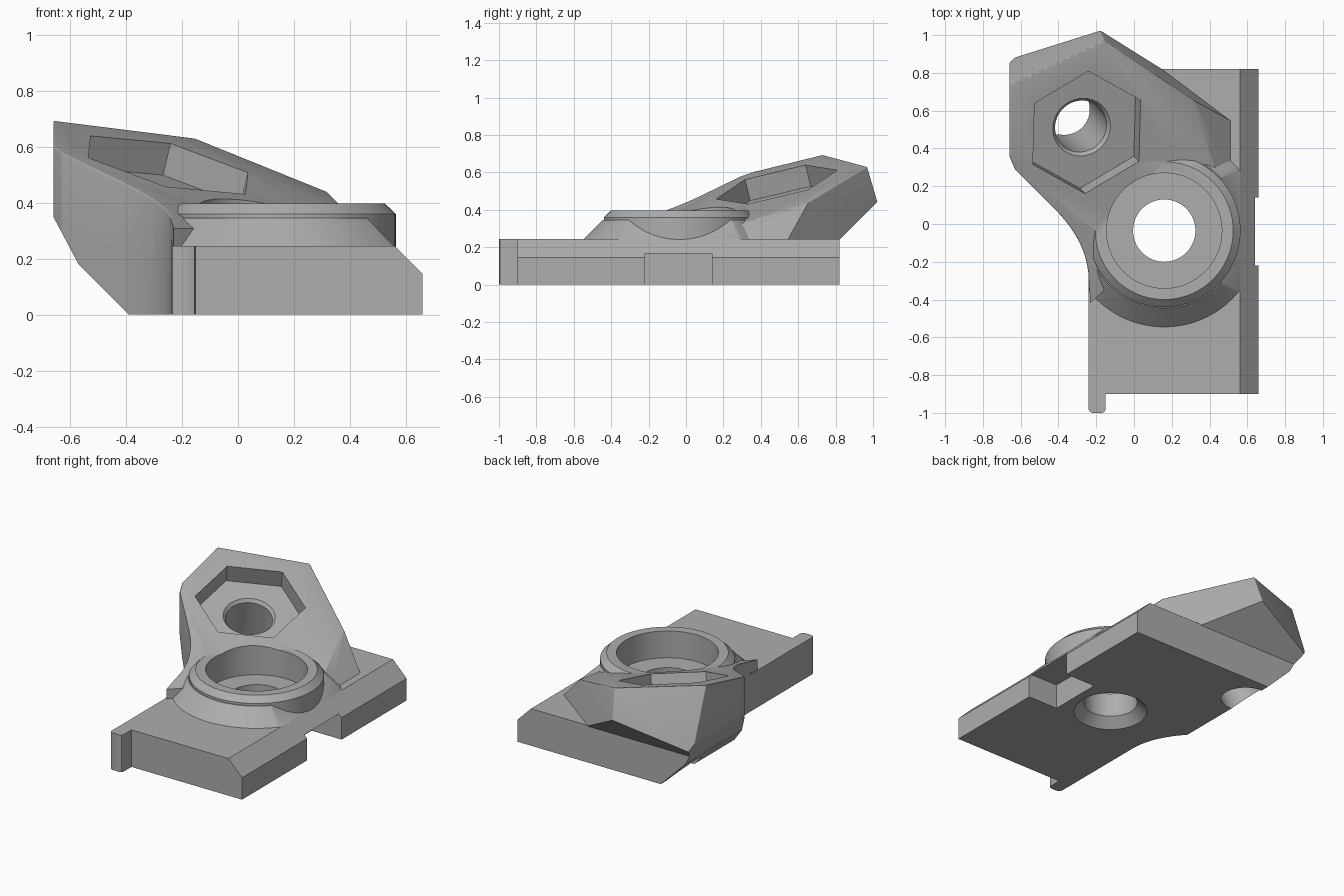
import bpy, bmesh, math
from mathutils import Vector, Matrix

cube = bpy.data.objects.get("Cube")
if cube:
    bpy.data.objects.remove(cube, do_unlink=True)

grey = bpy.data.materials.new("plain_grey")
grey.use_nodes = True
grey.diffuse_color = (0.42, 0.42, 0.42, 1)
grey.node_tree.nodes["Principled BSDF"].inputs["Base Color"].default_value = grey.diffuse_color

TILT = Vector((0.24, -0.245, 1)).normalized()   # axis of the tilted arm
BOSS = Vector((0.16, -0.035, 0))                # centre of the round boss
PLATE_TOP = 0.245


def finish(bm, name):
    bmesh.ops.recalc_face_normals(bm, faces=bm.faces)
    mesh = bpy.data.meshes.new(name)
    bm.to_mesh(mesh)
    bm.free()
    mesh.materials.append(grey)
    obj = bpy.data.objects.new(name, mesh)
    bpy.context.collection.objects.link(obj)
    return obj


def prism(outline, z0, z1):
    bm = bmesh.new()
    face = bm.faces.new([bm.verts.new((x, y, z0)) for x, y in outline])
    top = bmesh.ops.extrude_face_region(bm, geom=[face])["geom"]
    bmesh.ops.translate(bm, vec=(0, 0, z1 - z0),
                        verts=[v for v in top if isinstance(v, bmesh.types.BMVert)])
    bmesh.ops.recalc_face_normals(bm, faces=bm.faces)
    return bm


def slice_off(bm, point, normal):
    """Remove everything on the normal's side of a plane and cap the cut."""
    geom = bm.verts[:] + bm.edges[:] + bm.faces[:]
    bmesh.ops.bisect_plane(bm, geom=geom, dist=1e-5, plane_co=point,
                           plane_no=normal, clear_outer=True)
    rim = [e for e in bm.edges if e.is_boundary]
    if rim:
        bmesh.ops.edgeloop_fill(bm, edges=rim)
    bmesh.ops.recalc_face_normals(bm, faces=bm.faces)


def turned(profile, steps=96):
    """Solid of revolution from (radius, height) points around the boss axis."""
    bm = bmesh.new()
    rings = []
    for r, z in profile:
        rings.append([bm.verts.new(BOSS + Vector((r * math.cos(a), r * math.sin(a), z)))
                      for a in (math.tau * i / steps for i in range(steps))])
    for low, high in zip(rings, rings[1:]):
        for i in range(steps):
            j = (i + 1) % steps
            bm.faces.new((low[i], low[j], high[j], high[i]))
    bm.faces.new(rings[0])
    bm.faces.new(rings[-1])
    bmesh.ops.recalc_face_normals(bm, faces=bm.faces)
    return bm


def tilted_cutter(name, point, r0, r1, length, sides):
    """Cutter standing on a point along the arm axis."""
    bm = bmesh.new()
    turn = Vector((0, 0, 1)).rotation_difference(TILT).to_matrix().to_4x4()
    place = Matrix.Translation(point + TILT * length / 2) @ turn
    bmesh.ops.create_cone(bm, cap_ends=True, segments=sides, radius1=r0,
                          radius2=r1, depth=length, matrix=place)
    return finish(bm, name)


def combine(body, other, operation):
    mod = body.modifiers.new("combine", 'BOOLEAN')
    mod.operation, mod.solver, mod.object = operation, 'EXACT', other
    bpy.context.view_layer.objects.active = body
    bpy.ops.object.modifier_apply(modifier=mod.name)
    bpy.data.objects.remove(other, do_unlink=True)


# Curved side wall shared by plate and arm
a, b, c = Vector((-0.42, 0.08)), Vector((-0.24, -0.1)), Vector((-0.24, -0.3))
wall = [(-0.66, 0.36), (-0.63, 0.29)]
for i in range(11):
    t = i / 10
    wall.append(tuple(a * (1 - t) ** 2 + b * 2 * t * (1 - t) + c * t * t))


def slant_left_side(bm):
    slice_off(bm, (-0.39, 0, 0), (-1, 0, -1))
    slice_off(bm, (-0.57, 0, 0.18), (-1.89, 0, -1))


# Base plate with corner tab and long chamfer
tab = [(-0.24, -0.98), (-0.234, -0.994), (-0.22, -1), (-0.17, -1),
       (-0.156, -0.994), (-0.15, -0.98), (-0.15, -0.9)]
bm = prism(wall + tab + [(0.66, -0.9), (0.66, 0.82), (-0.66, 0.82)], 0, PLATE_TOP)
slice_off(bm, (0.56, 0, PLATE_TOP), (1, 0, 1))
slant_left_side(bm)
body = finish(bm, "mounting_bracket")

# Tilted arm: footprint trimmed by planes
bm = prism(wall + [(-0.23, -0.42), (0.16, -0.035), (0.4, 0.25), (0.53, 0.31),
                   (0.53, 1.1), (-0.66, 1.1)], 0.1, 1)
slice_off(bm, (0, 0, 0.356), TILT)
slice_off(bm, (-0.4, 0.955, 0.37), (-0.149, 0.351, 0.122))
slice_off(bm, (0.14, 0.825, PLATE_TOP), (0.75, 1, 0.2))
slice_off(bm, (0, 0.82, 0.24), (0, 1, -1))
slice_off(bm, (0.51, 0, PLATE_TOP), (1, 0, 1))
slant_left_side(bm)
bmesh.ops.dissolve_degenerate(bm, dist=1e-4, edges=bm.edges)

# Rounded rim and upright corners of the arm
soft = []
for e in bm.edges:
    m = (e.verts[0].co + e.verts[1].co) / 2
    undercut = any(f.normal.z < -0.1 for f in e.link_faces)
    inner = m.y < -0.35 or (m.x > -0.2 and m.y < 0.4) or m.x > 0.3
    if not undercut and not inner and e.calc_face_angle(0) > 0.35:
        soft.append(e)
bmesh.ops.bevel(bm, geom=soft, offset=0.06, offset_type='OFFSET', segments=5,
                profile=0.5, affect='EDGES', clamp_overlap=True)
combine(body, finish(bm, "arm"), 'UNION')

# Flared foot of the boss, trimmed along the chamfer, and its round rim
bm = turned([(0.555, 0.2), (0.41, 0.345)])
slice_off(bm, (0.56, 0, PLATE_TOP), (1, 0, 1))
slice_off(bm, (-0.239, 0, 0), (-1, 0, 0))
combine(body, finish(bm, "boss_foot"), 'UNION')
combine(body, finish(turned([(0.404, 0.2), (0.404, 0.36), (0.365, 0.397)]), "boss_rim"), 'UNION')

# Stepped bore with a countersink underneath
bore = turned([(0.245, -0.02), (0.165, 0.06), (0.165, 0.22), (0.305, 0.22), (0.305, 0.8)])
combine(body, finish(bore, "bore"), 'DIFFERENCE')

# Hexagonal nut pocket and bolt hole
pocket = Vector((-0.25, 0.485, 0.535))
floor = pocket - TILT * 0.12
combine(body, tilted_cutter("hex_pocket", floor, 0.333, 0.333, 0.4, 6), 'DIFFERENCE')
combine(body, tilted_cutter("hole_chamfer", floor - TILT * 0.02, 0.14, 0.165, 0.03, 64), 'DIFFERENCE')
combine(body, tilted_cutter("bolt_hole", floor - TILT * 0.8, 0.14, 0.14, 0.85, 64), 'DIFFERENCE')

# Notch in the chamfered side
notch = prism([(0.44, -0.22), (0.8, -0.22), (0.8, 0.14), (0.44, 0.14)], -0.1, 0.165)
combine(body, finish(notch, "notch"), 'DIFFERENCE')

bpy.ops.object.select_all(action='DESELECT')
body.select_set(True)
bpy.context.view_layer.objects.active = body
bpy.ops.object.shade_smooth_by_angle(angle=math.radians(28))
